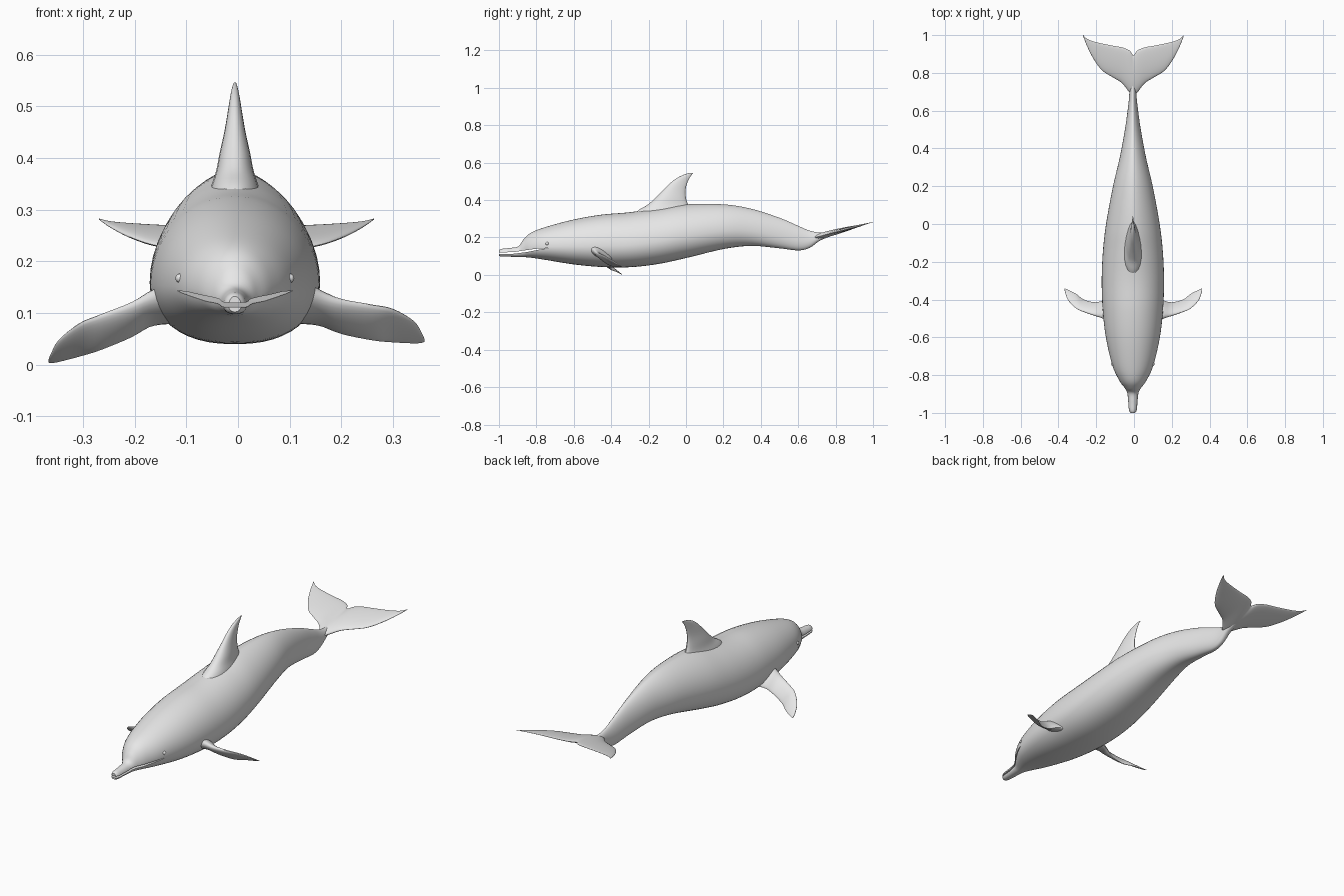
import bpy, bmesh, math
from mathutils import Vector

if "Cube" in bpy.data.objects:
    bpy.data.objects.remove(bpy.data.objects["Cube"])

grey = bpy.data.materials.new("pale grey skin")
grey.diffuse_color = (0.8, 0.8, 0.8, 1)
grey.use_nodes = True
grey.node_tree.nodes["Principled BSDF"].inputs["Base Color"].default_value = grey.diffuse_color


def smooth_rows(rows, steps):
    """Catmull-Rom resampling of a list of number rows."""
    out = []
    for i in range(len(rows) - 1):
        a, b, c, d = (rows[max(0, min(len(rows) - 1, i + k))] for k in (-1, 0, 1, 2))
        for s in range(steps):
            t = s / steps
            out.append([0.5 * (2 * q + (r - p) * t + (2 * p - 5 * q + 4 * r - w) * t * t
                               + (3 * q - p - 3 * r + w) * t ** 3)
                        for p, q, r, w in zip(a, b, c, d)])
    out.append(list(rows[-1]))
    return out


def loft(name, rings):
    """Skin closed rings of equal length and cap both ends."""
    bm = bmesh.new()
    vs = [[bm.verts.new(p) for p in ring] for ring in rings]
    n = len(vs[0])
    for r0, r1 in zip(vs, vs[1:]):
        for k in range(n):
            bm.faces.new((r0[k], r0[(k + 1) % n], r1[(k + 1) % n], r1[k]))
    bm.faces.new(vs[0])
    bm.faces.new(vs[-1])
    bmesh.ops.recalc_face_normals(bm, faces=bm.faces)
    me = bpy.data.meshes.new(name)
    bm.to_mesh(me)
    bm.free()
    me.materials.append(grey)
    ob = bpy.data.objects.new(name, me)
    bpy.context.collection.objects.link(ob)
    return ob


def shade(ob, angle=50):
    bpy.ops.object.select_all(action='DESELECT')
    ob.select_set(True)
    bpy.context.view_layer.objects.active = ob
    bpy.ops.object.shade_smooth_by_angle(angle=math.radians(angle))


def foil(lead, trail, normal, half, n=24):
    """Teardrop section between a leading and a trailing point."""
    lead, trail, normal = Vector(lead), Vector(trail), Vector(normal).normalized()
    ring = []
    for k in range(n):
        a = 2 * math.pi * k / n
        u = (1 - math.cos(a)) / 2
        ring.append(lead.lerp(trail, u) + normal * half * math.sin(a) * (1.2 - 0.5 * u))
    return ring


# Body: y, top, bottom, half width
CX = -0.006
body_rows = [
    (-1.0, .132, .102, .012), (-.985, .139, .098, .021), (-.94, .144, .097, .025),
    (-.895, .153, .096, .030), (-.87, .188, .095, .042), (-.83, .225, .092, .071),
    (-.75, .256, .080, .108), (-.6, .296, .056, .143), (-.45, .322, .042, .160),
    (-.3, .335, .041, .165), (-.15, .357, .058, .159), (0, .377, .090, .142),
    (.2, .377, .138, .105), (.35, .353, .155, .070), (.5, .305, .142, .042),
    (.6, .262, .131, .028), (.66, .237, .144, .021), (.72, .226, .185, .017),
    (.80, .233, .216, .008)]


def body_ring(row, n=48):
    y, top, bot, w = row
    mid = bot + 0.4 * (top - bot)
    peak = 1 + 0.25 * max(0, min(1, (y + .3) / .3))   # back narrows behind the fin
    ring = []
    for k in range(n):
        a = 2 * math.pi * k / n
        c, s = math.cos(a), math.sin(a)
        e = peak if s > 0 else 0.85
        x = math.copysign(abs(c) ** e, c) * w
        z = mid + s * ((top - mid) if s > 0 else (mid - bot))
        ring.append((CX + x, y, z))
    return ring


body = loft("body", [body_ring(r) for r in smooth_rows(body_rows, 5)])

# Mouth: a thin wedge cut out between the jaws
mouth = [(-1.05, .110), (-1.05, .118), (-.92, .122), (-.85, .133), (-.79, .141),
         (-.735, .143), (-.79, .134), (-.85, .122), (-.92, .113)]
cutter = loft("mouth_cutter", [[(x, y, z) for y, z in mouth] for x in (-.2, .2)])
cutter.hide_render = True
mod = body.modifiers.new("mouth", 'BOOLEAN')
mod.operation, mod.object, mod.solver = 'DIFFERENCE', cutter, 'EXACT'
bpy.context.view_layer.objects.active = body
bpy.ops.object.modifier_apply(modifier="mouth")
bpy.data.objects.remove(cutter)
shade(body, 45)

# Dorsal fin: z, leading y, trailing y, half thickness
fin_rows = [
    (.30, -.30, .06, .062), (.345, -.255, .035, .047), (.375, -.205, .012, .037),
    (.41, -.165, 0, .030), (.45, -.125, -.003, .021), (.49, -.085, .006, .014),
    (.52, -.045, .020, .009), (.538, -.005, .033, .005), (.546, .025, .042, .002)]
shade(loft("dorsal_fin", [foil((CX, l, z), (CX, t, z), (1, 0, 0), h)
                          for z, l, t, h in smooth_rows(fin_rows, 4)]))

# Flippers: x, leading y and z, trailing y and z, half thickness
flipper_rows = [
    (.11, -.53, .155, -.39, .085, .032), (.155, -.50, .140, -.405, .078, .022),
    (.20, -.485, .125, -.415, .060, .014), (.26, -.465, .115, -.400, .047, .010),
    (.30, -.447, .107, -.370, .043, .008), (.34, -.408, .084, -.350, .041, .005),
    (.355, -.375, .062, -.343, .042, .003), (.361, -.352, .049, -.342, .044, .001)]
for name, side, droop in (("right_flipper", 1, 0), ("left_flipper", -1, .04)):
    rings = []
    for x, ly, lz, ty, tz, h in smooth_rows(flipper_rows, 4):
        d = droop * max(0, (x - .17) / .19)
        sx = side * x + CX * (side < 0)
        rings.append(foil((sx, ly, lz - d), (sx, ty, tz - d), (0, lz - tz, ty - ly), h))
    shade(loft(name, rings))

# Tail flukes: x, leading y, trailing y, half thickness
half_fluke = [
    (.02, .695, .918, .015), (.06, .745, .935, .012), (.11, .777, .944, .010),
    (.165, .812, .955, .008), (.21, .872, .966, .006), (.245, .940, .980, .003),
    (.266, .994, 1.0, .001)]
fluke_rows = ([(-x, l, t, h) for x, l, t, h in reversed(half_fluke)]
              + [(0, .68, .893, .016)] + half_fluke)


def tilt(y):
    return .203 + (y - .7) * .265


shade(loft("tail_flukes", [foil((x - .003, l, tilt(l)), (x - .003, t, tilt(t)), (0, -.26, 1), h)
                           for x, l, t, h in smooth_rows(fluke_rows, 4)]))

# Eyes
for name, side in (("right_eye", 1), ("left_eye", -1)):
    bpy.ops.mesh.primitive_uv_sphere_add(segments=16, ring_count=10, radius=.009,
                                         location=(CX + side * .106, -.742, .167))
    eye = bpy.context.object
    eye.name = name
    eye.data.materials.append(grey)
    shade(eye)
